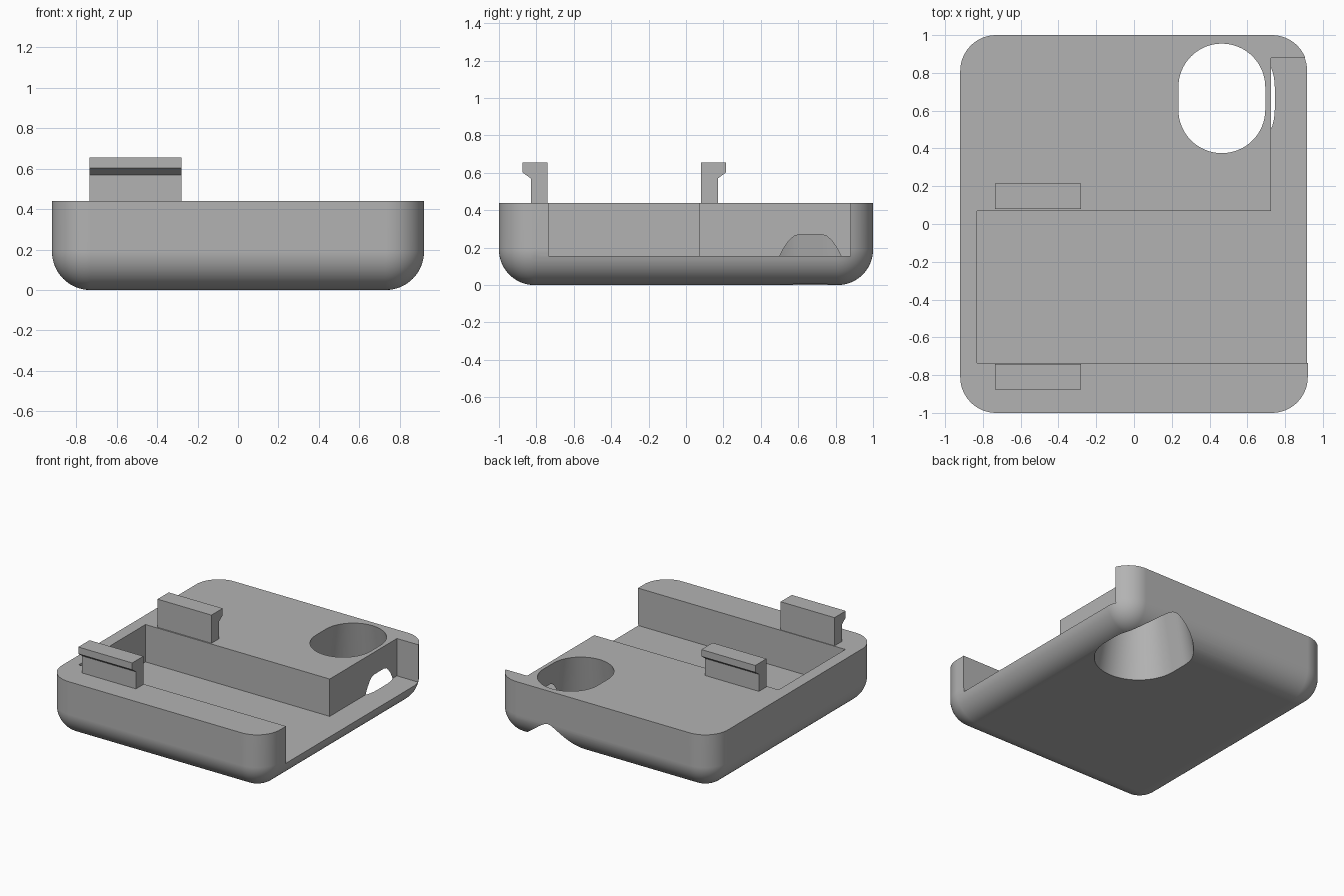
import bpy, bmesh, math

cube = bpy.data.objects.get("Cube")
if cube:
    bpy.data.objects.remove(cube, do_unlink=True)

grey = bpy.data.materials.new("plain grey")
grey.use_nodes = True
COLOUR = (0.45, 0.45, 0.45, 1)
grey.diffuse_color = COLOUR
grey.node_tree.nodes["Principled BSDF"].inputs["Base Color"].default_value = COLOUR

HX, HY, TOP, R = 0.92, 1.0, 0.44, 0.19   # body half sizes, height, rounding
FLOOR = 0.155                            # pocket floor height


def rounded_ring(cx, cy, hx, hy, r, z, seg=16):
    """Rounded rectangle outline at height z."""
    pts = []
    for i, (sx, sy) in enumerate([(1, 1), (-1, 1), (-1, -1), (1, -1)]):
        for k in range(seg + 1):
            a = math.pi / 2 * (i + k / seg)
            pts.append((cx + sx * (hx - r) + r * math.cos(a),
                        cy + sy * (hy - r) + r * math.sin(a), z))
    return pts


def loft(name, rings):
    """Closed solid through outlines with matching point counts."""
    bm = bmesh.new()
    loops = [[bm.verts.new(p) for p in ring] for ring in rings]
    n = len(loops[0])
    for a, b in zip(loops, loops[1:]):
        for i in range(n):
            j = (i + 1) % n
            bm.faces.new((a[i], a[j], b[j], b[i]))
    bm.faces.new(loops[0][::-1])
    bm.faces.new(loops[-1])
    bmesh.ops.remove_doubles(bm, verts=bm.verts, dist=1e-5)
    bmesh.ops.recalc_face_normals(bm, faces=bm.faces)
    mesh = bpy.data.meshes.new(name)
    bm.to_mesh(mesh)
    bm.free()
    mesh.materials.append(grey)
    obj = bpy.data.objects.new(name, mesh)
    bpy.context.collection.objects.link(obj)
    return obj


def activate(obj):
    bpy.ops.object.select_all(action='DESELECT')
    obj.select_set(True)
    bpy.context.view_layer.objects.active = obj


def cut(obj, cutter):
    mod = obj.modifiers.new("cut", 'BOOLEAN')
    mod.operation, mod.solver, mod.object = 'DIFFERENCE', 'EXACT', cutter
    activate(obj)
    bpy.ops.object.modifier_apply(modifier=mod.name)
    bpy.data.objects.remove(cutter, do_unlink=True)


# Body: rounded corners and a full round along the bottom edge
rings = []
STEPS = 16
for k in range(STEPS + 1):
    t = math.pi / 2 * (1 - k / STEPS)
    inset = R * (1 - math.cos(t))
    rings.append(rounded_ring(0, 0, HX - inset, HY - inset, R - inset,
                              R * (1 - math.sin(t))))
rings.append(rounded_ring(0, 0, HX, HY, R, TOP))
body = loft("body", rings)

# L-shaped pocket, open on the left side
outline = [(-0.83, -0.735), (1.1, -0.735), (1.1, 0.88),
           (0.725, 0.88), (0.725, 0.07), (-0.83, 0.07)]
cut(body, loft("pocket_cutter", [[(x, y, z) for x, y in outline] for z in (FLOOR, 0.6)]))

# Oval opening that widens towards the bottom
draft = math.tan(math.radians(10))
opening = []
for z in (-0.05, 0.5):
    grow = draft * (TOP - z)
    opening.append(rounded_ring(0.465, 0.665, 0.23 + grow, 0.29 + grow, 0.23 + grow, z))
cut(body, loft("opening_cutter", opening))

activate(body)
bpy.ops.object.shade_smooth_by_angle(angle=math.radians(30))
weighted = body.modifiers.new("clean normals", 'WEIGHTED_NORMAL')
weighted.keep_sharp = True

# Snap hooks on both long edges of the pocket, mirrored about its middle
MID = -0.33
hook = [(0.41, TOP), (0.50, TOP), (0.50, 0.57), (0.545, 0.603),
        (0.545, 0.655), (0.41, 0.655)]
for name, side in (("back_hook", 1), ("front_hook", -1)):
    loft(name, [[(x, MID + side * d, z) for d, z in hook] for x in (-0.735, -0.28)])
